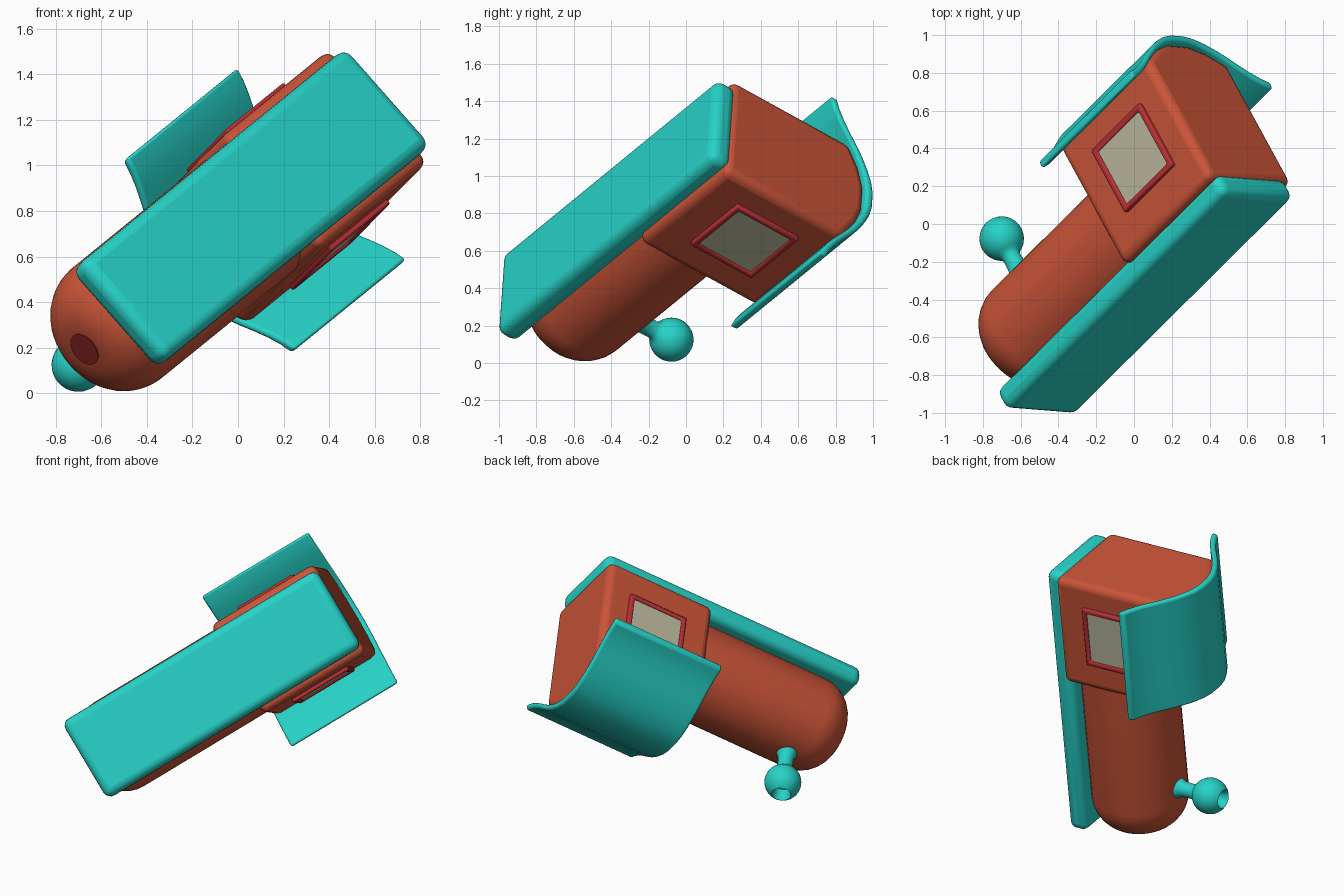
import bpy, bmesh, math
from mathutils import Matrix, Vector

if "Cube" in bpy.data.objects:
    bpy.data.objects.remove(bpy.data.objects["Cube"])

# Toy engine frame: x along the length, y across, z upward; then tumbled into place
U = Vector((0.615, 0.610, 0.499)).normalized()
W = Vector((0.66, -0.053, -0.749))
W = (W - U * W.dot(U)).normalized()
T = U.cross(W)
POSE = Matrix((U, W, T)).transposed().to_4x4()
POSE.translation = (-0.4985, -1.005, 0.368)


def material(name, rgb):
    m = bpy.data.materials.new(name)
    m.diffuse_color = (*rgb, 1)
    m.use_nodes = True
    m.node_tree.nodes["Principled BSDF"].inputs["Base Color"].default_value = m.diffuse_color
    return m


TEAL = material("teal", (0.02, 0.65, 0.58))
BODY = material("brick_red", (0.60, 0.09, 0.04))
RED = material("trim_red", (0.50, 0.03, 0.035))
DARK = material("nose_red", (0.30, 0.02, 0.02))
PANE = material("pane", (0.52, 0.50, 0.35))


def finish(bm, name, mat, bevel=0.0, segments=4):
    bmesh.ops.recalc_face_normals(bm, faces=bm.faces)
    me = bpy.data.meshes.new(name)
    bm.to_mesh(me)
    bm.free()
    ob = bpy.data.objects.new(name, me)
    bpy.context.collection.objects.link(ob)
    me.materials.append(mat)
    if bevel:
        mod = ob.modifiers.new("round", 'BEVEL')
        mod.width, mod.segments = bevel, segments
        mod.limit_method, mod.angle_limit = 'ANGLE', math.radians(40)
    ob.matrix_world = POSE
    bpy.ops.object.select_all(action='DESELECT')
    ob.select_set(True)
    bpy.context.view_layer.objects.active = ob
    bpy.ops.object.shade_smooth_by_angle(angle=math.radians(40))
    return ob


def box(name, lo, hi, mat, bevel, segments=4):
    bm = bmesh.new()
    bmesh.ops.create_cube(bm, size=1)
    lo, hi = Vector(lo), Vector(hi)
    for v in bm.verts:
        v.co = (lo + hi) / 2 + v.co * (hi - lo)
    return finish(bm, name, mat, bevel, segments)


def extrude_section(name, section, x0, x1, mat, bevel, segments):
    """Extrude a closed (y, z) outline along the engine's length."""
    bm = bmesh.new()
    face = bm.faces.new([bm.verts.new((x0, y, z)) for y, z in section])
    ext = bmesh.ops.extrude_face_region(bm, geom=[face])
    moved = [g for g in ext["geom"] if isinstance(g, bmesh.types.BMVert)]
    bmesh.ops.translate(bm, verts=moved, vec=(x1 - x0, 0, 0))
    return finish(bm, name, mat, bevel, segments)


def lathe(name, profile, origin, axis, mat, steps=40):
    """Spin (radius, height) points around an axis through origin."""
    bm = bmesh.new()
    place = Matrix.Translation(origin) @ Vector((0, 0, 1)).rotation_difference(Vector(axis)).to_matrix().to_4x4()
    vs = [bm.verts.new((r, 0, h)) for r, h in profile]
    es = [bm.edges.new(p) for p in zip(vs, vs[1:])]
    bmesh.ops.spin(bm, geom=vs + es, cent=(0, 0, 0), axis=(0, 0, 1),
                   angle=math.tau, steps=steps, use_duplicate=False)
    bmesh.ops.remove_doubles(bm, verts=bm.verts, dist=1e-5)
    bm.transform(place)
    return finish(bm, name, mat)


# Flat chassis
box("chassis", (0, -0.285, 0), (1.9, 0.285, 0.135), TEAL, 0.05)

# Boiler with a rounded nose
R, ROUND, CAP, MID = 0.312, 0.235, -0.015, 0.384
nose = [(R - ROUND + ROUND * math.sin(t), CAP + ROUND * (1 - math.cos(t)))
        for t in (math.pi / 2 * i / 8 for i in range(9))]
lathe("boiler", [(0, CAP)] + nose + [(R, 1.2), (0, 1.2)], (0, 0, MID), (1, 0, 0), BODY)
lathe("nose_disc", [(0, CAP - 0.004), (0.077, CAP - 0.004), (0.077, 0.03), (0, 0.03)],
      (0, 0, MID), (1, 0, 0), DARK)

# Cab under the curved roof
half = [(0.33, 0.10), (0.33, 0.895), (0.2, 0.975), (0.08, 1.015)]
extrude_section("cab", half + [(-y, z) for y, z in reversed(half)],
                1.13, 1.9, BODY, 0.045, 4)

# Roof: thin arched sheet with slightly flared eaves
side = [(0.56, 0.775), (0.50, 0.80), (0.44, 0.835), (0.38, 0.878), (0.32, 0.925),
        (0.26, 0.968), (0.19, 1.008), (0.12, 1.038), (0.05, 1.053)]
outer = side + [(-y, z) for y, z in reversed(side)]
inner = [(y, z - 0.045) for y, z in reversed(outer)]
extrude_section("roof", outer + inner, 1.13, 1.925, TEAL, 0.016, 3)

# Side windows: raised red frame around a pane
A0, A1, C0, C1, B = 1.32, 1.735, 0.305, 0.72, 0.032
for s, label in ((1, "right"), (-1, "left")):
    bm = bmesh.new()
    rings = []
    for y in (0.30, 0.355):
        for m in (0, B):
            rings.append([bm.verts.new((a, s * y, c)) for a, c in
                          ((A0 + m, C0 + m), (A1 - m, C0 + m), (A1 - m, C1 - m), (A0 + m, C1 - m))])
    for p, q in ((0, 2), (2, 3), (3, 1), (1, 0)):
        for i in range(4):
            j = (i + 1) % 4
            bm.faces.new((rings[p][i], rings[p][j], rings[q][j], rings[q][i]))
    finish(bm, "window_frame_" + label, RED, 0.01, 2)
    lo, hi = sorted((s * 0.30, s * 0.342))
    box("window_pane_" + label, (A0 + B / 2, lo, C0 + B / 2),
        (A1 - B / 2, hi, C1 - B / 2), PANE, 0)

# Chimney: flared foot, slim neck, hollow bulb
bulb = [(0.118 * math.cos(t), 0.926 + 0.118 * math.sin(t))
        for t in (math.radians(-62 + 12 * i) for i in range(11))]
lathe("chimney", [(0, 0.62), (0.085, 0.66), (0.062, 0.70), (0.05, 0.73), (0.048, 0.80)] + bulb
      + [(0.058, 1.02), (0.05, 0.99), (0.045, 0.95), (0, 0.94)],
      (0.32, 0, 0), (0, 0, 1), TEAL, 32)
